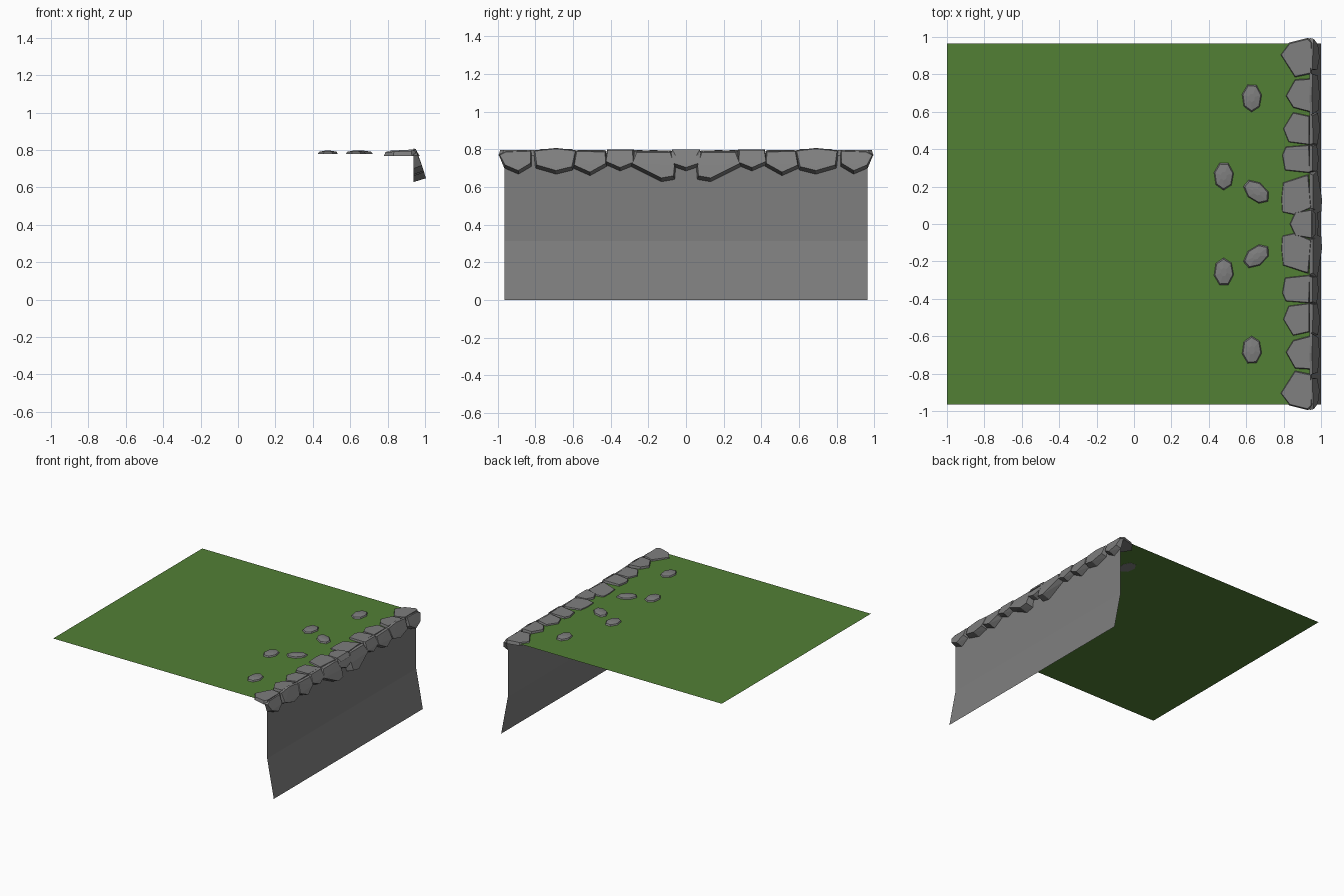
import bpy, bmesh, math

if "Cube" in bpy.data.objects:
    bpy.data.objects.remove(bpy.data.objects["Cube"])

def material(name, rgb):
    m = bpy.data.materials.new(name)
    m.diffuse_color = (*rgb, 1)
    m.use_nodes = True
    m.node_tree.nodes["Principled BSDF"].inputs["Base Color"].default_value = m.diffuse_color
    return m

GRASS = material("grass green", (0.085, 0.215, 0.036))
STONE = material("stone grey", (0.21, 0.21, 0.21))
GROUND_Z = 0.78

def finish(name, bm, mat):
    me = bpy.data.meshes.new(name)
    bm.to_mesh(me)
    bm.free()
    me.materials.append(mat)
    ob = bpy.data.objects.new(name, me)
    bpy.context.collection.objects.link(ob)
    return ob

def strip(name, profile, mat):
    """Sheet swept along y from an (x, z) profile."""
    bm = bmesh.new()
    rows = [[bm.verts.new((x, y, z)) for y in (-0.965, 0.965)] for x, z in profile]
    for a, b in zip(rows, rows[1:]):
        bm.faces.new((a[0], b[0], b[1], a[1]))
    return finish(name, bm, mat)

def add_hull(bm, points):
    part = bmesh.new()
    for p in points:
        part.verts.new(p)
    res = bmesh.ops.convex_hull(part, input=part.verts)
    loose = [v for v in part.verts if not v.link_faces]
    bmesh.ops.delete(part, geom=loose, context='VERTS')
    bmesh.ops.recalc_face_normals(part, faces=part.faces)
    me = bpy.data.meshes.new("tmp")
    part.to_mesh(me)
    part.free()
    bm.from_mesh(me)
    bpy.data.meshes.remove(me)

def inset(pts, k):
    cx = sum(p[0] for p in pts) / len(pts)
    cy = sum(p[1] for p in pts) / len(pts)
    return [(cx + (x - cx) * k, cy + (y - cy) * k) for x, y in pts]

def rim_rock(name, top, face, crest=0.8, sides=(1, -1)):
    """Angular rock folded over the cliff edge: top outline (x, y), face outline (y, z)."""
    for s in sides:
        bm = bmesh.new()
        # slab lying on the grass, bevelled towards the top
        add_hull(bm, [(x, s * y, 0.768) for x, y in top] +
                 [(min(x, 0.95), s * y, crest - 0.008 * (0.95 - x) / 0.15)
                  for x, y in inset(top, 0.92)])
        # slab hanging down the cliff, leaning outwards lower down
        add_hull(bm, [(0.938, s * y, z) for y, z in face] +
                 [(0.952 + max(0, 0.8 - z) * 0.32, s * y, z + 0.015 * (z < 0.75))
                  for y, z in inset(face, 0.93)])
        finish(name, bm, STONE)

def ground_stone(name, cx, cy, rx, ry, turn):
    for s in (1, -1):
        bm = bmesh.new()
        pts = []
        for k, z in ((1, GROUND_Z - 0.002), (0.88, 0.79), (0.3, 0.796)):
            for i in range(7):
                a = math.tau * i / 7 + 0.2
                u, v = rx * k * math.cos(a), ry * k * math.sin(a)
                x = u * math.cos(turn) - v * math.sin(turn)
                y = u * math.sin(turn) + v * math.cos(turn)
                pts.append((cx + x, s * (cy + y), z))
        add_hull(bm, pts)
        finish(name, bm, STONE)

# Grass sheet and cliff wall with flared foot
strip("grass_top", [(0.94, GROUND_Z), (-1, GROUND_Z)], GRASS)
strip("cliff_wall", [(1.0, 0), (0.94, 0.315), (0.94, GROUND_Z)], STONE)

# Rocks along the cliff edge, from the middle outwards
rim_rock("middle_rim_rock",
         [(.83, 0), (.86, .065), (.955, .08), (.972, .055), (.972, -.055), (.955, -.08), (.86, -.065)],
         [(-.06, .80), (.06, .80), (.085, .785), (.075, .71), (0, .685), (-.075, .71), (-.085, .785)],
         sides=(1,))
rim_rock("rim_rock_a",
         [(.785, .135), (.795, .225), (.935, .27), (.952, .085), (.86, .045), (.79, .06)],
         [(.08, .79), (.27, .79), (.295, .71), (.13, .628), (.06, .64), (.055, .7)], 0.795)
rim_rock("rim_rock_b",
         [(.79, .37), (.81, .415), (.94, .425), (.945, .27), (.805, .285)],
         [(.28, .8), (.42, .8), (.43, .72), (.35, .685), (.275, .715)])
rim_rock("rim_rock_c",
         [(.795, .51), (.85, .60), (.94, .58), (.94, .42), (.825, .435)],
         [(.425, .79), (.585, .795), (.6, .7), (.51, .66), (.42, .71)], 0.797)
rim_rock("rim_rock_d",
         [(.81, .685), (.86, .775), (.945, .78), (.945, .595), (.85, .62)],
         [(.58, .795), (.69, .808), (.81, .795), (.80, .7), (.69, .668), (.6, .69)], 0.803)
rim_rock("rim_rock_end",
         [(.78, .905), (.83, .97), (.93, .995), (.952, .975), (.95, .80), (.86, .78)],
         [(.82, .795), (.96, .79), (.995, .772), (.965, .7), (.89, .668), (.82, .71)], 0.797)

# Loose stones on the grass
ground_stone("far_stone", 0.63, 0.675, 0.055, 0.078, 0.0)
ground_stone("inner_stone", 0.48, 0.257, 0.055, 0.078, 0.0)
ground_stone("near_stone", 0.655, 0.172, 0.052, 0.082, 0.9)
